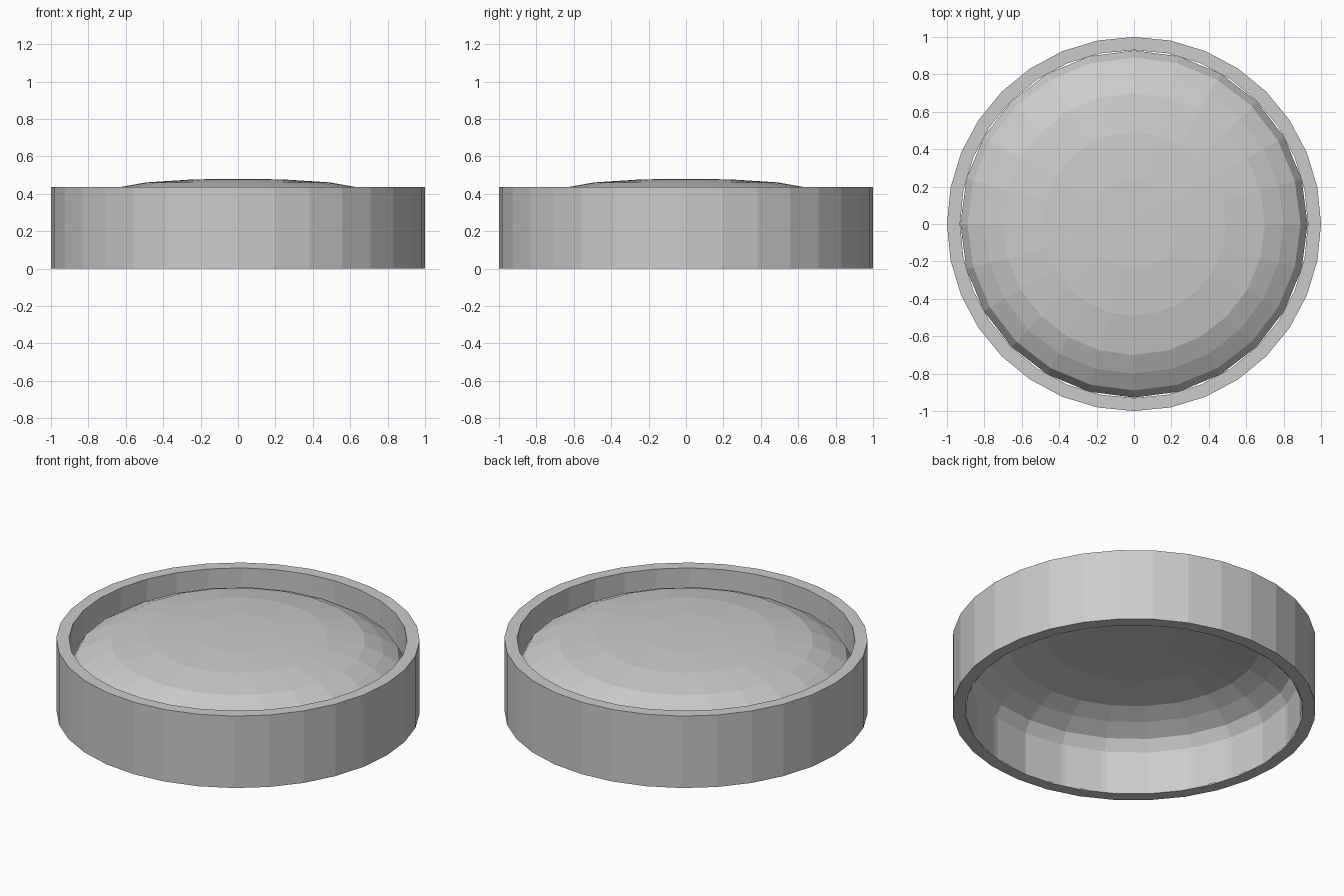
import bpy
import bmesh
from math import cos, sin, tau

if "Cube" in bpy.data.objects:
    bpy.data.objects.remove(bpy.data.objects["Cube"])


def lathe(name, profile, sides, closed=False):
    """Spin (radius, z) points around z into a flat-shaded object."""
    bm = bmesh.new()
    rings = []
    for r, z in profile:
        if r == 0:
            rings.append([bm.verts.new((0, 0, z))] * sides)
        else:
            rings.append([bm.verts.new((r * cos(tau * i / sides), r * sin(tau * i / sides), z))
                          for i in range(sides)])
    pairs = list(zip(rings, rings[1:]))
    if closed:
        pairs.append((rings[-1], rings[0]))
    for a, b in pairs:
        for i in range(sides):
            j = (i + 1) % sides
            corners = list(dict.fromkeys((a[i], a[j], b[j], b[i])))
            bm.faces.new(corners)
    bmesh.ops.recalc_face_normals(bm, faces=bm.faces)
    mesh = bpy.data.meshes.new(name)
    bm.to_mesh(mesh)
    bm.free()
    obj = bpy.data.objects.new(name, mesh)
    bpy.context.collection.objects.link(obj)
    return obj


# Outer ring with a flat rim
lathe("outer_ring", [(1, 0), (1, 0.437), (0.93, 0.437), (0.93, 0)], 32, closed=True)

# Hollow domed lens with a skirt, open underneath
lathe("domed_lens", [(0.928, 0.0), (0.928, 0.26), (0.89, 0.325), (0.80, 0.38), (0.70, 0.424),
                     (0.49, 0.461), (0.24, 0.477), (0, 0.48)], 24)
